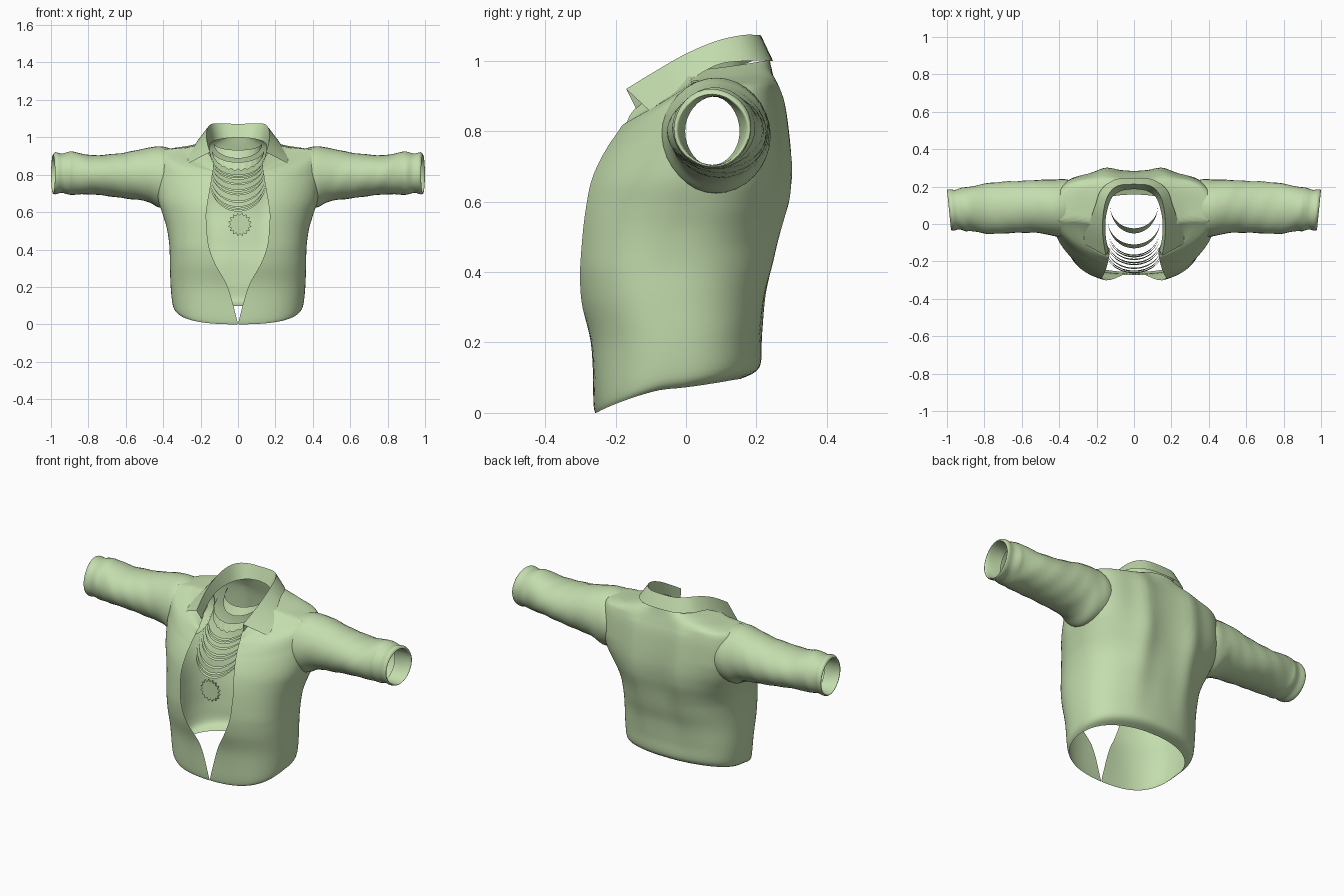
import bpy, bmesh, math

cube = bpy.data.objects.get("Cube")
if cube:
    bpy.data.objects.remove(cube, do_unlink=True)

green = bpy.data.materials.new("light_green")
green.use_nodes = True
COLOR = (0.55, 0.72, 0.42, 1)
green.diffuse_color = COLOR
for node in green.node_tree.nodes:
    if node.type == 'BSDF_PRINCIPLED':
        node.inputs["Base Color"].default_value = COLOR
        node.inputs["Roughness"].default_value = 0.8
made = []


def spline(points, steps):
    """Smooth curve through tuples of any length."""
    out = []
    last = len(points) - 1
    for i in range(last):
        a, b, c, d = (points[max(i - 1, 0)], points[i], points[i + 1], points[min(i + 2, last)])
        for s in range(steps):
            t = s / steps
            out.append(tuple(
                q + 0.5 * t * (r - p + t * (2 * p - 5 * q + 4 * r - u + t * (3 * (q - r) + u - p)))
                for p, q, r, u in zip(a, b, c, d)))
    out.append(points[-1])
    return out


def ramp(value, start, end):
    return min(1, max(0, (value - start) / (end - start)))


def sheet(name, rows, closed=False, mirror=False, cut=None):
    """Skin a list of equally long point rows."""
    bm = bmesh.new()
    grid = [[bm.verts.new(p) for p in row] for row in rows]
    n = len(rows[0])
    for lower, upper in zip(grid, grid[1:]):
        for j in range(n if closed else n - 1):
            k = (j + 1) % n
            bm.faces.new((lower[j], lower[k], upper[k], upper[j]))
    if cut:
        gone = [f for f in bm.faces if cut(f.calc_center_median())]
        bmesh.ops.delete(bm, geom=gone, context='FACES')
    bmesh.ops.recalc_face_normals(bm, faces=bm.faces)
    finish(name, bm, mirror)


def finish(name, bm, mirror=False):
    mesh = bpy.data.meshes.new(name)
    bm.to_mesh(mesh)
    bm.free()
    mesh.materials.append(green)
    obj = bpy.data.objects.new(name, mesh)
    bpy.context.collection.objects.link(obj)
    if mirror:
        mod = obj.modifiers.new("mirror", 'MIRROR')
        mod.merge_threshold = 0.0005
    made.append(obj)


# Shirt body: half width, front y, back y, front z, side z, back z, opening
body_rows = [
    (.325, -.258, .155, 0, .068, .097, .002),
    (.348, -.264, .207, .035, .1, .13, .008),
    (.36, -.272, .214, .2, .2, .22, .055),
    (.364, -.302, .225, .32, .32, .33, .12),
    (.367, -.315, .245, .42, .42, .42, .157),
    (.38, -.316, .262, .52, .51, .52, .167),
    (.4, -.312, .277, .59, .58, .6, .17),
    (.425, -.3, .283, .65, .66, .68, .162),
    (.435, -.28, .278, .7, .75, .77, .153),
    (.435, -.252, .268, .745, .85, .86, .144),
    (.42, -.222, .256, .78, .925, .915, .138),
    (.36, -.212, .249, .8, .94, .947, .135),
    (.27, -.215, .243, .8, .947, .973, .132),
    (.172, -.25, .237, .8, .972, 1.002, .13),
]


def body_ring(row, height):
    hw, yf, yb, zf, zs, zb, opening = row
    front_pow = .8 + .45 * ramp(height, .3, .68)
    back_pow = .85 - .3 * ramp(height, .35, .6) + .25 * ramp(height, .8, 1)
    start = math.asin(min(1, (max(opening, 0) / hw) ** (1 / front_pow)))
    mid, half = (yf + yb) / 2, (yb - yf) / 2
    ring = []
    for j in range(49):
        a = start + (math.pi - start) * j / 48
        s, c = abs(math.sin(a)), math.cos(a)
        power = front_pow if c > 0 else back_pow
        x = hw * s ** power
        y = mid - math.copysign(abs(c) ** power, c) * half
        z = zs + ((zf if c > 0 else zb) - zs) * abs(c) ** 1.1
        # Pleats down the back and a soft ripple in the cloth
        if c < 0:
            y += .02 * math.exp(-((x - .15) / .06) ** 2) * ramp(z, .1, .6) * ramp(-z, -1, -.9)
        y += .002 * math.sin(17 * x + 9 * z) * abs(c)
        ring.append((x, y, z))
    return ring


rows = spline(body_rows, 5)
sheet("shirt_body", [body_ring(r, i / (len(rows) - 1)) for i, r in enumerate(rows)],
      mirror=True,
      cut=lambda p: p.x > .3 and math.hypot(p.y - .08, p.z - .795) < .12)

# Sleeve: x, centre y, centre z, radius y, radius z, ending in a turned cuff
sleeve_rows = [
    (.31, .085, .785, .14, .135), (.37, .085, .788, .155, .155), (.42, .086, .788, .152, .164),
    (.47, .091, .798, .146, .148),
    (.52, .094, .8, .142, .136), (.6, .092, .796, .14, .122),
    (.7, .088, .797, .138, .111), (.79, .082, .8, .133, .106),
    (.88, .08, .808, .117, .115), (.91, .078, .808, .117, .112),
    (.945, .077, .808, .108, .105), (.975, .075, .808, .111, .111),
    (.989, .075, .803, .105, .102), (.975, .075, .803, .094, .098),
    (.9, .075, .8, .077, .097),
]


def sleeve_ring(row):
    x, cy, cz, ry, rz = row
    ring = []
    for j in range(32):
        a = math.tau * j / 32
        fold = 1 + .02 * math.sin(3 * a + 22 * x) * math.sin(38 * x + a) * ramp(x, .45, .55)
        dy = ry * fold * math.cos(a)
        tilt = .1 * dy * ramp(x, .7, .95)
        ring.append((x + tilt, cy + dy, cz + rz * fold * math.sin(a)))
    return ring


sheet("sleeves", [sleeve_ring(r) for r in spline(sleeve_rows, 4)], closed=True, mirror=True)

# Folded collar: stand base, fold line and outer leaf edge, from back to front
stand = [(0, .187, 1), (.065, .178, .995), (.115, .145, .985), (.14, .085, .975),
         (.153, .01, .955), (.15, -.075, .91), (.135, -.14, .86)]
fold_line = [(0, .213, 1.072), (.085, .205, 1.073), (.135, .16, 1.073), (.16, .085, 1.056),
             (.168, 0, 1.02), (.165, -.08, .975), (.15, -.17, .92)]
leaf = [(0, .247, 1), (.1, .238, 1), (.175, .185, 1), (.207, .1, .992),
        (.232, .03, .957), (.258, -.035, .908), (.287, -.095, .85)]
sheet("collar", [spline(c, 4) for c in (stand, fold_line, leaf)], mirror=True)


def necklace(name, half_width, low_z, low_y, rise, depth, band, scallop=0):
    """Slanted hanging band that narrows toward its ends."""
    lower, upper = [], []
    for j in range(61):
        a = math.radians(85) * (j / 30 - 1)
        s, c = math.sin(a), math.cos(a)
        x = half_width * s
        y = low_y + depth * (1 - c)
        z = low_z + rise * (1 - c)
        lower.append((x, y, z - scallop * abs(math.sin(12 * a)) * c))
        upper.append((x, y + band * c * .6, z + band * (.15 + .85 * c)))
    sheet(name, [lower, upper])


# Two wide chokers over a run of thin strands in loose groups
necklace("upper_choker", .128, .887, -.05, .075, .15, .045)
necklace("scalloped_choker", .14, .832, -.13, .1, .15, .035, .012)
for i, low in enumerate((.79, .773, .745, .71, .69, .65, .62, .603)):
    necklace(f"strand_{i + 1}", .13 + .003 * i, low, -.17 - .5 * (.79 - low),
             .085 + .4 * (.79 - low), .12, .011)

# Toothed round pendant
bm = bmesh.new()
count = 32
outline = []
for j in range(count):
    a = math.tau * j / count
    r = .064 if j % 2 else .05
    outline.append(bm.verts.new((.01 + r * math.cos(a), -.272, .535 + r * math.sin(a))))
face = bm.faces.new(outline)
extruded = bmesh.ops.extrude_face_region(bm, geom=[face])
for v in extruded["geom"]:
    if isinstance(v, bmesh.types.BMVert):
        v.co.y += .009
bmesh.ops.recalc_face_normals(bm, faces=bm.faces)
finish("pendant", bm)

# Smooth cloth, crisp folds
bpy.ops.object.select_all(action='DESELECT')
for obj in made:
    obj.select_set(True)
bpy.context.view_layer.objects.active = made[0]
bpy.ops.object.shade_smooth_by_angle(angle=math.radians(40))
